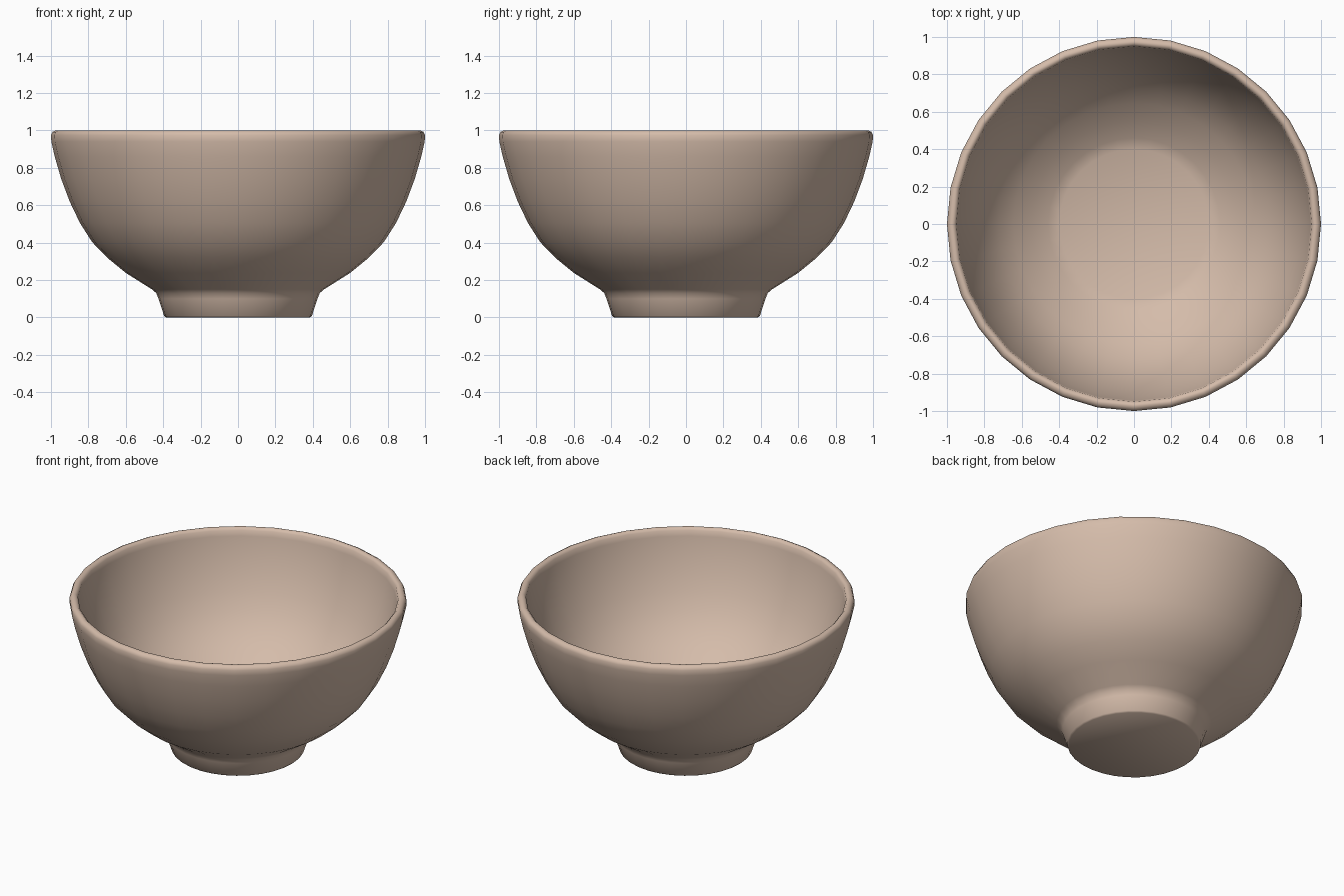
import bpy, bmesh, math

if "Cube" in bpy.data.objects:
    bpy.data.objects.remove(bpy.data.objects["Cube"])

SEGMENTS = 32

# Clay colour
clay = bpy.data.materials.new("warm beige clay")
clay.diffuse_color = (0.66, 0.50, 0.40, 1)
clay.use_nodes = True
clay.node_tree.nodes["Principled BSDF"].inputs["Base Color"].default_value = clay.diffuse_color

# Half section: foot, outer wall, rounded rim, inner wall, flat floor
profile = [
    (0.385, 0.0), (0.395, 0.008), (0.425, 0.10), (0.437, 0.13), (0.46, 0.15),
    (0.60, 0.238), (0.70, 0.32), (0.78, 0.403), (0.845, 0.505), (0.90, 0.62),
    (0.945, 0.74), (0.98, 0.86), (0.998, 0.94), (1.0, 0.975), (0.992, 0.992),
    (0.975, 1.0), (0.962, 0.998), (0.95, 0.985), (0.944, 0.95),
    (0.925, 0.86), (0.89, 0.745), (0.845, 0.63), (0.79, 0.525), (0.725, 0.435),
    (0.645, 0.355), (0.55, 0.285), (0.46, 0.225), (0.40, 0.20),
]


def lathe(name, points, material):
    """Revolve a half section about z and close both ends with flat discs."""
    bm = bmesh.new()
    rings = []
    for r, z in points:
        angles = [2 * math.pi * i / SEGMENTS for i in range(SEGMENTS)]
        rings.append([bm.verts.new((r * math.cos(a), r * math.sin(a), z)) for a in angles])
    for low, high in zip(rings, rings[1:]):
        for i in range(SEGMENTS):
            j = (i + 1) % SEGMENTS
            bm.faces.new((low[i], low[j], high[j], high[i]))
    bm.faces.new(rings[0][::-1])
    bm.faces.new(rings[-1])
    mesh = bpy.data.meshes.new(name)
    bm.to_mesh(mesh)
    bm.free()
    mesh.materials.append(material)
    obj = bpy.data.objects.new(name, mesh)
    bpy.context.collection.objects.link(obj)
    return obj


bowl = lathe("bowl", profile, clay)
bpy.context.view_layer.objects.active = bowl
bowl.select_set(True)
bpy.ops.object.shade_smooth_by_angle(angle=math.radians(50))
